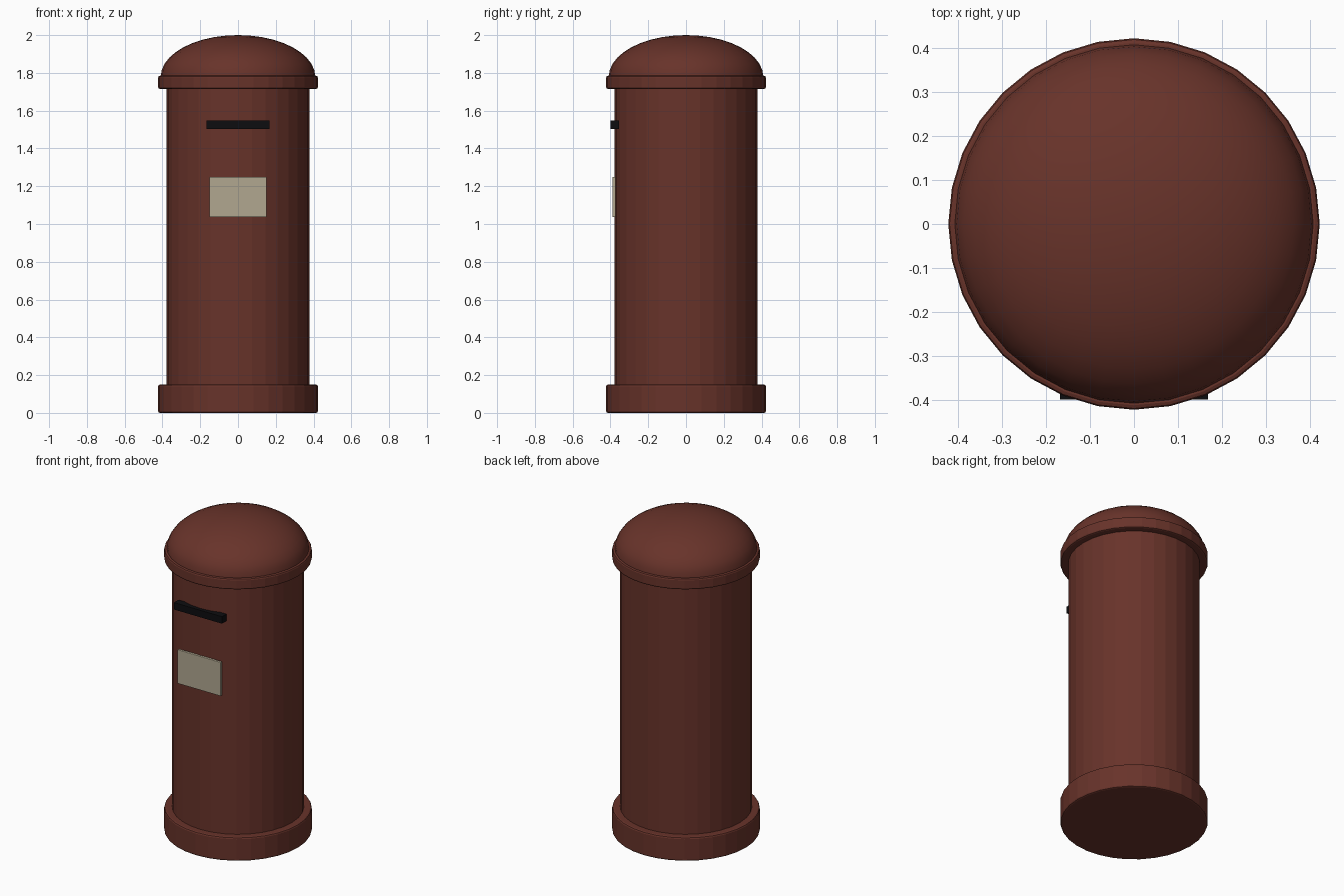
import bpy
import bmesh
import math
from mathutils import Matrix

SIDES = 32

cube = bpy.data.objects.get("Cube")
if cube:
    bpy.data.objects.remove(cube, do_unlink=True)


def make_material(name, rgb):
    mat = bpy.data.materials.new(name)
    mat.use_nodes = True
    mat.diffuse_color = (*rgb, 1)
    mat.node_tree.nodes["Principled BSDF"].inputs["Base Color"].default_value = (*rgb, 1)
    return mat


red = make_material("dark red paint", (0.138, 0.033, 0.023))
black = make_material("black", (0.004, 0.004, 0.005))
cream = make_material("cream", (0.44, 0.39, 0.28))


def finish(name, bm, mat, bevel=0, smooth=False):
    bmesh.ops.recalc_face_normals(bm, faces=bm.faces)
    for face in bm.faces:
        face.smooth = smooth
    mesh = bpy.data.meshes.new(name)
    bm.to_mesh(mesh)
    bm.free()
    mesh.materials.append(mat)
    obj = bpy.data.objects.new(name, mesh)
    bpy.context.collection.objects.link(obj)
    if bevel:
        mod = obj.modifiers.new("Bevel", "BEVEL")
        mod.width = bevel
        mod.segments = 2
        mod.limit_method = "ANGLE"
        mod.angle_limit = math.radians(40)
    return obj


def drum(name, radius, bottom, top, mat, bevel=0):
    bm = bmesh.new()
    bmesh.ops.create_cone(bm, cap_ends=True, segments=SIDES, radius1=radius, radius2=radius,
                          depth=top - bottom,
                          matrix=Matrix.Translation((0, 0, (bottom + top) / 2)))
    return finish(name, bm, mat, bevel)


def box(name, width, front, back, bottom, top, mat, bevel=0):
    bm = bmesh.new()
    place = Matrix.Translation((0, (front + back) / 2, (bottom + top) / 2))
    size = Matrix.Diagonal((width, back - front, top - bottom, 1))
    bmesh.ops.create_cube(bm, size=1, matrix=place @ size)
    return finish(name, bm, mat, bevel)


# Round pillar with a wider foot and collar
drum("base", 0.423, 0, 0.15, red, 0.01)
drum("body", 0.378, 0.1, 1.75, red)
drum("collar", 0.423, 1.715, 1.785, red, 0.01)

# Smooth dome: upper half of a flattened sphere
bm = bmesh.new()
bmesh.ops.create_uvsphere(bm, u_segments=SIDES, v_segments=20, radius=1)
lower = [v for v in bm.verts if v.co.z < -0.01]
bmesh.ops.delete(bm, geom=lower, context="VERTS")
bmesh.ops.transform(bm, verts=bm.verts,
                    matrix=Matrix.Translation((0, 0, 1.78)) @ Matrix.Diagonal((0.409, 0.409, 0.22, 1)))
finish("dome", bm, red, smooth=True)

# Letter slot and notice plate on the front
box("letter_slot", 0.336, -0.4, -0.355, 1.503, 1.547, black)
box("notice_plate", 0.302, -0.39, -0.373, 1.036, 1.25, cream, 0.003)
